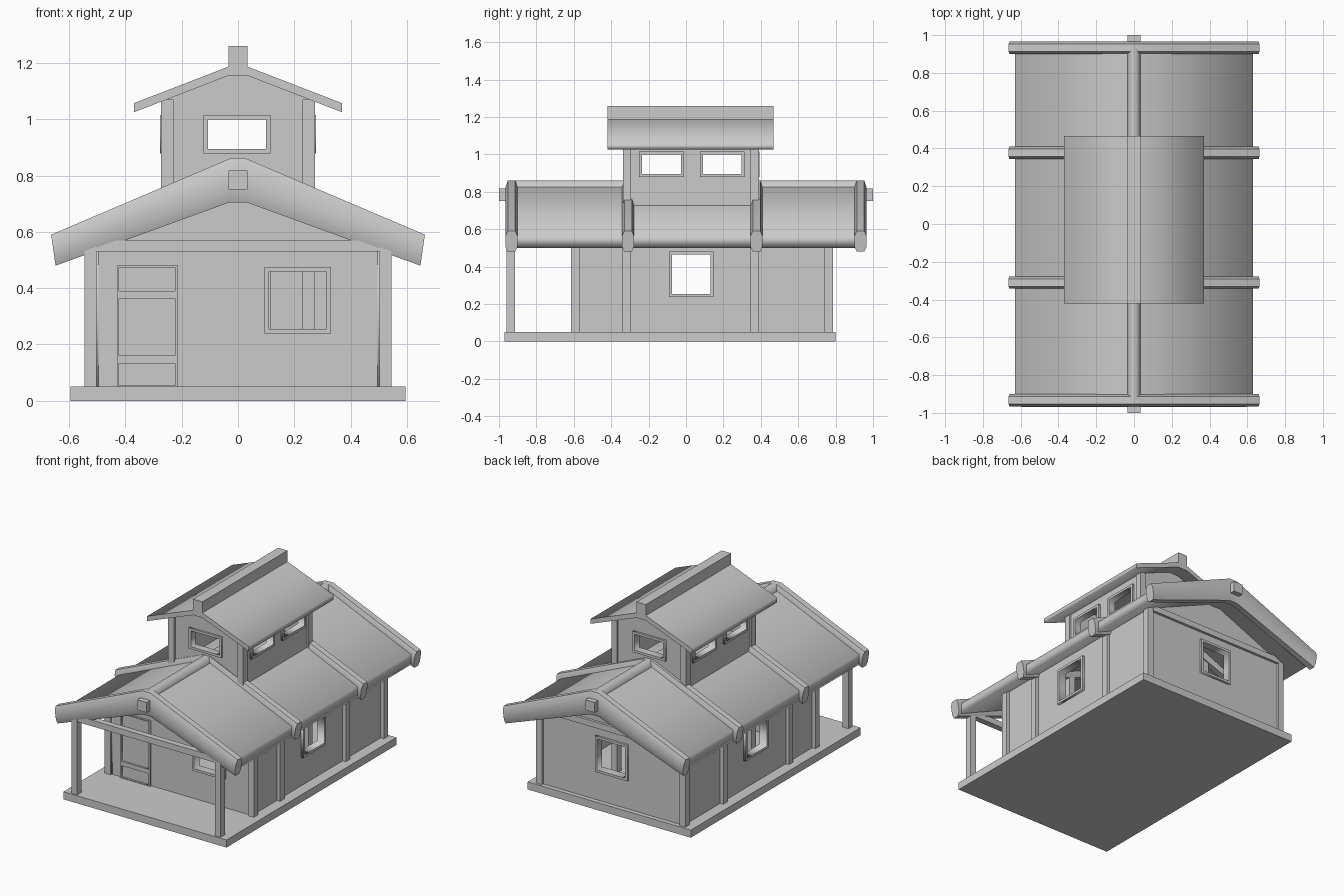
import bpy, bmesh
from mathutils import Matrix, Vector

if "Cube" in bpy.data.objects:
    bpy.data.objects.remove(bpy.data.objects["Cube"])

AXES = {'y': Matrix(((1, 0, 0, 0), (0, 0, -1, 0), (0, 1, 0, 0), (0, 0, 0, 1))),
        'x': Matrix(((0, 0, 1, 0), (1, 0, 0, 0), (0, 1, 0, 0), (0, 0, 0, 1)))}


def link(name, mesh):
    mesh.name = name
    ob = bpy.data.objects.new(name, mesh)
    bpy.context.collection.objects.link(ob)
    return ob


def box(name, x0, x1, y0, y1, z0, z1):
    bm = bmesh.new()
    bmesh.ops.create_cube(bm, size=1)
    size = Matrix.Diagonal((x1 - x0, y1 - y0, z1 - z0, 1))
    bm.transform(Matrix.Translation(((x0 + x1) / 2, (y0 + y1) / 2, (z0 + z1) / 2)) @ size)
    me = bpy.data.meshes.new(name)
    bm.to_mesh(me)
    bm.free()
    return link(name, me)


def rect(u0, u1, z0, z1):
    return [(u0, z0), (u1, z0), (u1, z1), (u0, z1)]


def plate(name, loops, axis, a, b):
    """Filled outline (first loop) with holes (other loops), from a to b along axis."""
    cu = bpy.data.curves.new(name, 'CURVE')
    cu.dimensions = '2D'
    cu.fill_mode = 'BOTH'
    cu.extrude = abs(b - a) / 2
    for pts in loops:
        sp = cu.splines.new('POLY')
        sp.points.add(len(pts) - 1)
        for p, (u, v) in zip(sp.points, pts):
            p.co = (u, v, 0, 1)
        sp.use_cyclic_u = True
    tmp = bpy.data.objects.new(name + "_tmp", cu)
    me = bpy.data.meshes.new_from_object(tmp)
    bpy.data.objects.remove(tmp)
    bm = bmesh.new()
    bm.from_mesh(me)
    bm.transform(AXES[axis])
    bm.transform(Matrix.Translation(Vector((axis == 'x', axis == 'y', 0)) * ((a + b) / 2)))
    bmesh.ops.remove_doubles(bm, verts=bm.verts, dist=1e-5)
    bmesh.ops.recalc_face_normals(bm, faces=bm.faces)
    bm.to_mesh(me)
    bm.free()
    return link(name, me)


def mirrored(half):
    """Close a right-hand profile with its reflection in x."""
    return half + [(-x, z) for x, z in reversed(half)]


def frame(name, hole, axis, a, b, w=0.016):
    u0, u1, z0, z1 = hole
    plate(name, [rect(u0 - w, u1 + w, z0 - w, z1 + w), rect(*hole)], axis, a, b)


# floor slab
box("floor_slab", -.595, .595, -.97, .80, 0, .05)

# timber posts of house and porch
for s, side in ((-1, "left"), (1, "right")):
    xs = sorted((s * .502, s * .545))
    for i, y in enumerate((-.937, -.592, -.317, .367, .763)):
        box(f"{side}_post_{i}", *xs, y - .022, y + .022, .05, .55)
    xs = sorted((s * .23, s * .273))
    for i, y in enumerate((-.315, .367)):
        box(f"{side}_tower_post_{i}", *xs, y - .022, y + .022, .05, 1.07)

# tie beams under the gables
for n, y in (("porch", -.937), ("back", .767)):
    box(n + "_tie_beam", -.505, .505, y - .02, y + .02, .53, .57)

# house walls with window openings
side_hole = (-.075, .132, .255, .465)
front_hole = (.11, .315, .255, .46)
back_hole = (-.105, .1, .255, .46)
gable = mirrored([(.52, .05), (.52, .56), (.02, .775)])
plate("front_wall", [gable, rect(*front_hole)], 'y', -.60, -.57)
plate("back_wall", [gable, rect(*back_hole)], 'y', .74, .77)
frame("front_window_frame", front_hole, 'y', -.615, -.56)
frame("back_window_frame", back_hole, 'y', .73, .785)
for s, side in ((-1, "left"), (1, "right")):
    plate(side + "_wall", [rect(-.6, .77, .05, .56), rect(*side_hole)], 'x', s * .495, s * .522)
    frame(side + "_window_frame", side_hole, 'x', s * .485, s * .54)

# door with three sunken panels
plate("door", [rect(-.43, -.213, .05, .48), rect(-.422, -.223, .055, .132),
               rect(-.422, -.223, .16, .363), rect(-.422, -.223, .39, .473)], 'y', -.613, -.6)

# main roof, ridge cap and ridge pole
plate("main_roof", [mirrored([(.63, .5), (.63, .57), (.02, .832)])[0:3] +
                    [(-.02, .832), (-.63, .57), (-.63, .5), (-.02, .762), (.02, .762)]], 'y', -.945, .945)
plate("ridge_cap", [mirrored([(.035, .79), (.035, .825), (.018, .86)])], 'y', -.93, .93)
box("ridge_pole", -.034, .034, -1, 1, .75, .818)


# bevelled roof ribs, lofted over the ridge
def rib(name, yc):
    path = [((.664, .59), (.648, .48)), ((.03, .86), (.03, .705))]
    path += [((-t[0], t[1]), (-b[0], b[1])) for t, b in reversed(path)]
    section = [(0, -.02), (.24, -.0325), (.76, -.0325), (1, -.02),
               (1, .02), (.76, .0325), (.24, .0325), (0, .02)]
    bm = bmesh.new()
    rings = []
    for t, b in path:
        rings.append([bm.verts.new((t[0] + (b[0] - t[0]) * f, yc + y, t[1] + (b[1] - t[1]) * f))
                      for f, y in section])
    n = len(section)
    for r, q in zip(rings, rings[1:]):
        for i in range(n):
            bm.faces.new((r[i], r[(i + 1) % n], q[(i + 1) % n], q[i]))
    bm.faces.new(rings[0])
    bm.faces.new(rings[-1])
    bmesh.ops.recalc_face_normals(bm, faces=bm.faces)
    me = bpy.data.meshes.new(name)
    bm.to_mesh(me)
    bm.free()
    ob = link(name, me)
    bpy.ops.object.select_all(action='DESELECT')
    ob.select_set(True)
    bpy.context.view_layer.objects.active = ob
    bpy.ops.object.shade_smooth_by_angle()


for i, y in enumerate((-.933, -.31, .377, .933)):
    rib(f"roof_rib_{i}", y)

# tower walls and windows
tower_hole = (-.107, .1, .895, 1.0)
tower_gable = mirrored([(.255, .7), (.255, 1.08), (.03, 1.165)])
for n, a, b, fa, fb in (("front", -.325, -.3, -.338, -.29), ("back", .355, .38, .343, .393)):
    plate(f"tower_{n}_wall", [tower_gable, rect(*tower_hole)], 'y', a, b)
    frame(f"tower_{n}_window_frame", tower_hole, 'y', fa, fb)
holes = [(-.235, -.027, .895, 1.0), (.09, .298, .895, 1.0)]
for s, side in ((-1, "left"), (1, "right")):
    plate(f"tower_{side}_wall", [rect(-.32, .375, .7, 1.075)] + [rect(*h) for h in holes],
          'x', s * .238, s * .262)
    for i, h in enumerate(holes):
        frame(f"tower_{side}_window_frame_{i}", h, 'x', s * .228, s * .277)

# tower roof and its ridge beam
plate("tower_roof", [[(.37, 1.025), (.37, 1.057), (.034, 1.187), (-.034, 1.187), (-.37, 1.057),
                      (-.37, 1.025), (-.034, 1.155), (.034, 1.155)]], 'y', -.42, .467)
box("tower_ridge_beam", -.034, .034, -.42, .467, 1.17, 1.26)
